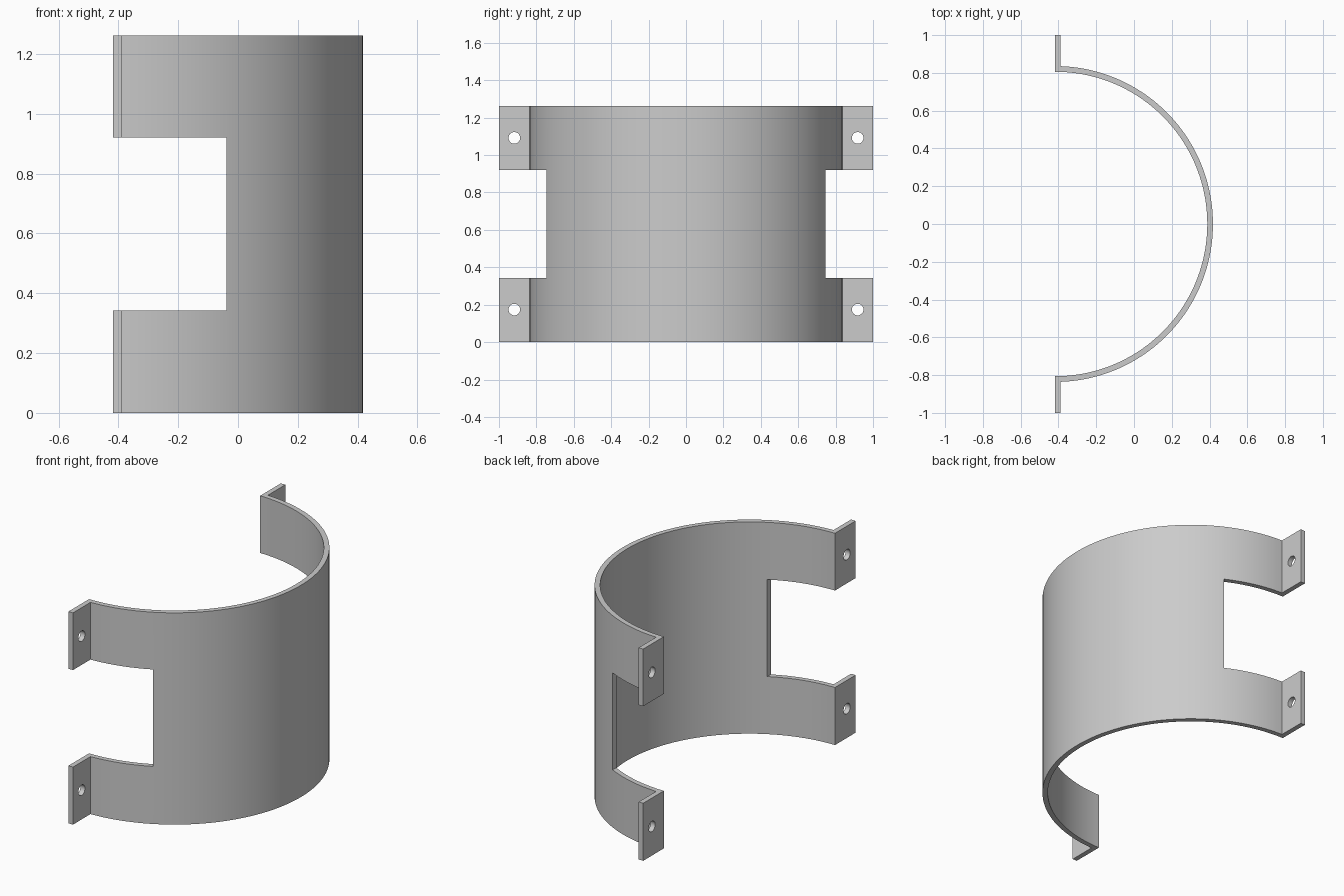
import bpy, bmesh
from math import sin, cos, asin, pi, radians
from mathutils import Matrix, Vector

cube = bpy.data.objects.get("Cube")
if cube:
    bpy.data.objects.remove(cube, do_unlink=True)

HEIGHT = 1.262
BACK, THICK = -0.418, 0.03       # flange rear plane and sheet thickness
OUTER = 0.836
INNER = OUTER - THICK
SEGMENTS = 96

steel = bpy.data.materials.new("grey steel")
steel.use_nodes = True
grey = (0.6, 0.6, 0.6, 1)
steel.diffuse_color = grey
steel.node_tree.nodes["Principled BSDF"].inputs["Base Color"].default_value = grey


def make_object(name, bm):
    bmesh.ops.recalc_face_normals(bm, faces=bm.faces)
    mesh = bpy.data.meshes.new(name)
    bm.to_mesh(mesh)
    bm.free()
    obj = bpy.data.objects.new(name, mesh)
    bpy.context.collection.objects.link(obj)
    return obj


def arc(radius, start, end):
    angles = [start + (end - start) * i / SEGMENTS for i in range(SEGMENTS + 1)]
    return [(BACK + radius * cos(a), radius * sin(a)) for a in angles]


# Half-round band with outward flanges, extruded from its plan profile
front = BACK + THICK
start = pi / 2 - asin(THICK / OUTER)
profile = [(BACK, -1), (front, -1)]
profile += arc(OUTER, -start, start)
profile += [(front, 1), (BACK, 1)]
profile += arc(INNER, pi / 2, -pi / 2)

bm = bmesh.new()
base = bm.faces.new([bm.verts.new((x, y, 0)) for x, y in profile])
top = bmesh.ops.extrude_face_region(bm, geom=[base])["geom"]
bmesh.ops.translate(bm, vec=(0, 0, HEIGHT),
                    verts=[v for v in top if isinstance(v, bmesh.types.BMVert)])
clamp = make_object("half_clamp", bm)
clamp.data.materials.append(steel)

# Cutter for the side windows between the upper and lower arms
cutters = []
low, high, edge = 0.343, 0.921, -0.038
bm = bmesh.new()
bmesh.ops.create_cube(bm, size=1, matrix=Matrix.Translation((edge - 0.5, 0, (low + high) / 2))
                      @ Matrix.Diagonal((1, 3, high - low, 1)))
cutters.append(make_object("window_cutter", bm))

# Cutters for the bolt holes
for side in (-1, 1):
    for z in (0.174, 1.092):
        bm = bmesh.new()
        bmesh.ops.create_cone(bm, cap_ends=True, segments=32, radius1=0.031, radius2=0.031,
                              depth=0.2, matrix=Matrix.Translation((BACK, side * 0.918, z))
                              @ Matrix.Rotation(pi / 2, 4, "Y"))
        cutters.append(make_object("bolt_hole_cutter", bm))

for cutter in cutters:
    cutter.hide_render = True
    mod = clamp.modifiers.new(cutter.name, "BOOLEAN")
    mod.operation = "DIFFERENCE"
    mod.solver = "EXACT"
    mod.object = cutter

# Bake the cuts and discard the cutters
graph = bpy.context.evaluated_depsgraph_get()
cut_mesh = bpy.data.meshes.new_from_object(clamp.evaluated_get(graph))
clamp.modifiers.clear()
clamp.data = cut_mesh
for cutter in cutters:
    bpy.data.objects.remove(cutter, do_unlink=True)

# Smooth the curved walls, keep the corners crisp
bpy.ops.object.select_all(action="DESELECT")
clamp.select_set(True)
bpy.context.view_layer.objects.active = clamp
bpy.ops.object.shade_smooth_by_angle(angle=radians(30))
